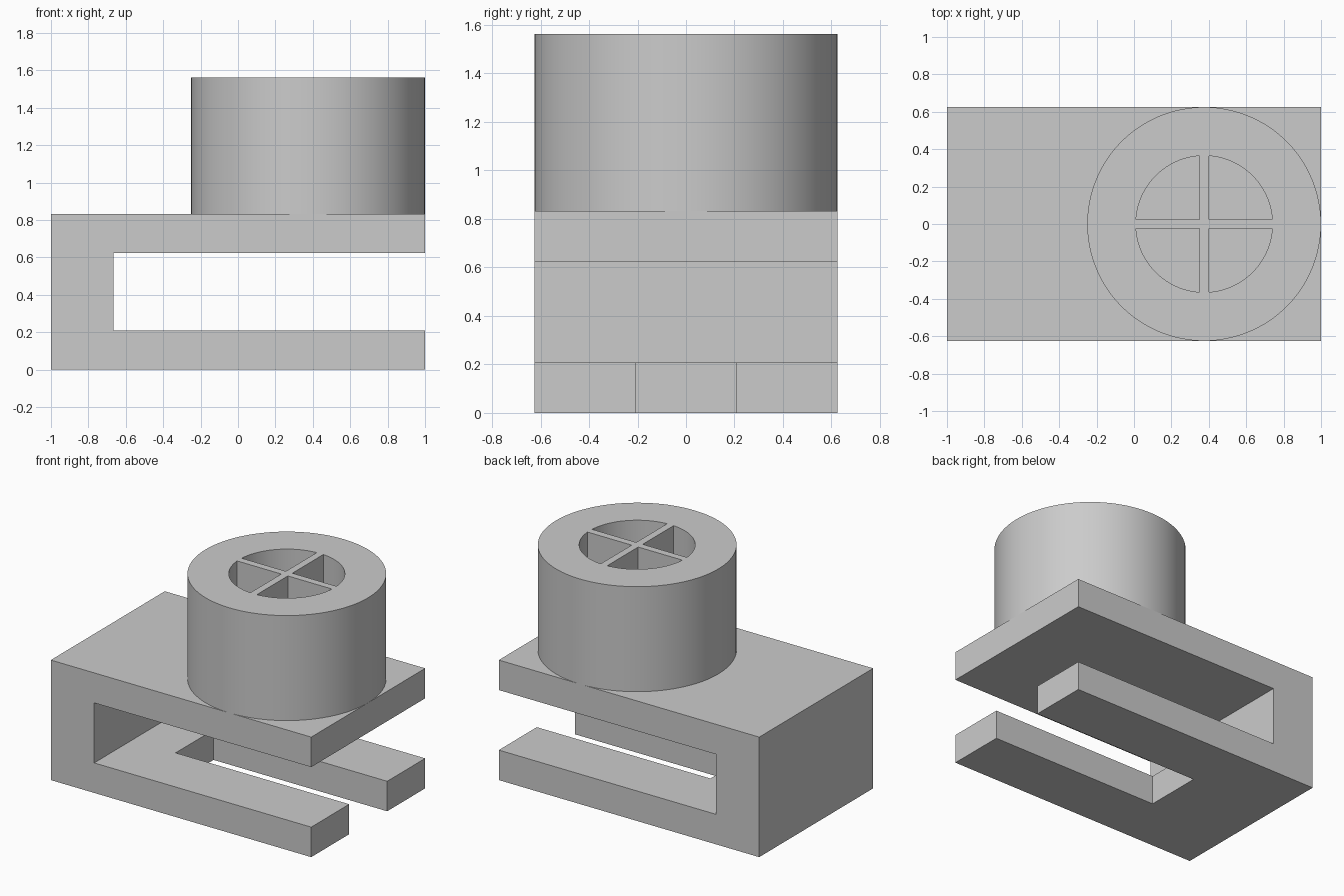
import bpy, bmesh, math
from mathutils import Vector

if "Cube" in bpy.data.objects:
    bpy.data.objects.remove(bpy.data.objects["Cube"])

grey = bpy.data.materials.new("plain grey")
grey.diffuse_color = (0.6, 0.6, 0.6, 1)
grey.use_nodes = True
grey.node_tree.nodes["Principled BSDF"].inputs["Base Color"].default_value = grey.diffuse_color

CX, R, WELL_R, WEB = 0.375, 0.625, 0.365, 0.05     # cup centre, radii, cross thickness
PLATE_TOP, TOP = 0.8333, 1.5625


def prism(name, points, direction):
    """Extrude a closed outline along a direction."""
    bm = bmesh.new()
    face = bm.faces.new([bm.verts.new(p) for p in points])
    ext = bmesh.ops.extrude_face_region(bm, geom=[face])
    verts = [v for v in ext["geom"] if isinstance(v, bmesh.types.BMVert)]
    bmesh.ops.translate(bm, verts=verts, vec=Vector(direction))
    bmesh.ops.recalc_face_normals(bm, faces=bm.faces)
    mesh = bpy.data.meshes.new(name)
    bm.to_mesh(mesh)
    bm.free()
    mesh.materials.append(grey)
    obj = bpy.data.objects.new(name, mesh)
    bpy.context.collection.objects.link(obj)
    return obj


def cut(target, cutter):
    mod = target.modifiers.new("cut", 'BOOLEAN')
    mod.operation, mod.solver, mod.object = 'DIFFERENCE', 'EXACT', cutter
    bpy.context.view_layer.objects.active = target
    bpy.ops.object.modifier_apply(modifier=mod.name)
    bpy.data.objects.remove(cutter)


# C-shaped bracket, open towards +x
profile = [(-1, 0), (1, 0), (1, 0.2083), (-0.6667, 0.2083),
           (-0.6667, 0.625), (1, 0.625), (1, PLATE_TOP), (-1, PLATE_TOP)]
bracket = prism("bracket", [(x, -R, z) for x, z in profile], (0, 2 * R, 0))

# Slot that splits the lower plate into two prongs
slot = [(-0.3333, -0.2083), (1.1, -0.2083), (1.1, 0.2083), (-0.3333, 0.2083)]
cut(bracket, prism("slot_cutter", [(x, y, -0.1) for x, y in slot], (0, 0, 0.4)))

# Round cup standing on the upper plate
ring = [i * math.tau / 128 for i in range(128)]
cup = prism("cup", [(CX + R * math.cos(a), R * math.sin(a), PLATE_TOP) for a in ring],
            (0, 0, TOP - PLATE_TOP))

# Four quarter wells, leaving a thin cross between them
h = WEB / 2
a0 = math.asin(h / WELL_R)
for sx, sy in ((1, 1), (-1, 1), (-1, -1), (1, -1)):
    arc = [a0 + (math.pi / 2 - 2 * a0) * i / 24 for i in range(25)]
    quarter = [(h, h)] + [(WELL_R * math.cos(a), WELL_R * math.sin(a)) for a in arc]
    cut(cup, prism("well_cutter", [(CX + sx * x, sy * y, PLATE_TOP - 0.1) for x, y in quarter],
                   (0, 0, 1)))

# Smooth round walls, keep the rims crisp
bpy.ops.object.select_all(action='DESELECT')
cup.select_set(True)
bpy.context.view_layer.objects.active = cup
bpy.ops.object.shade_smooth_by_angle(angle=math.radians(30))
